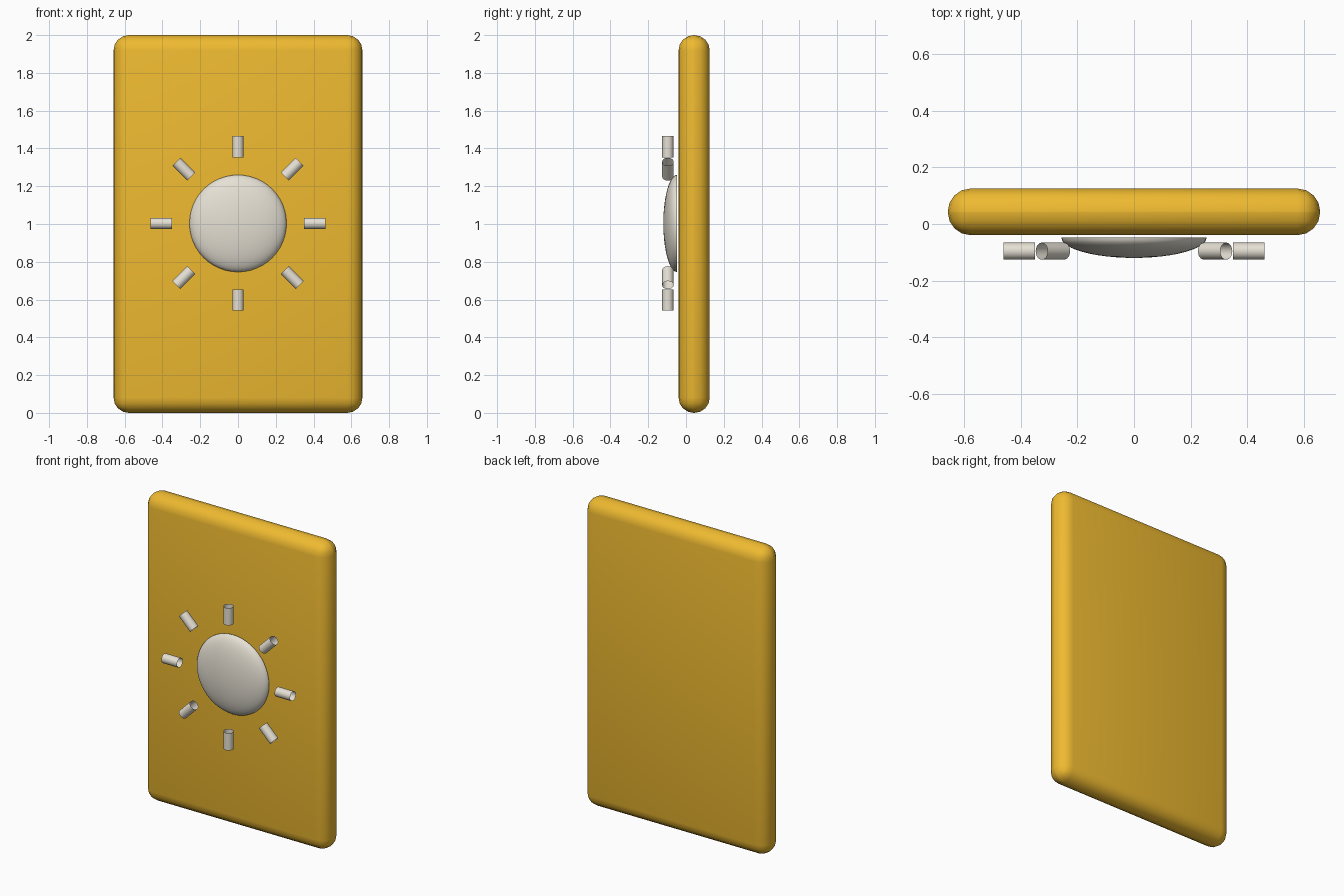
import bpy, bmesh, math
from mathutils import Matrix, Vector

if "Cube" in bpy.data.objects:
    bpy.data.objects.remove(bpy.data.objects["Cube"])


def material(name, color):
    m = bpy.data.materials.new(name)
    m.diffuse_color = (*color, 1)
    m.use_nodes = True
    m.node_tree.nodes["Principled BSDF"].inputs["Base Color"].default_value = m.diffuse_color
    return m


GOLD = material("gold", (0.86, 0.49, 0.03))
IVORY = material("ivory", (0.79, 0.75, 0.66))
CENTRE_Z = 1.003


def add_object(name, bm, mat, angle=40):
    mesh = bpy.data.meshes.new(name)
    bm.to_mesh(mesh)
    bm.free()
    mesh.materials.append(mat)
    ob = bpy.data.objects.new(name, mesh)
    bpy.context.collection.objects.link(ob)
    bpy.ops.object.select_all(action='DESELECT')
    ob.select_set(True)
    bpy.context.view_layer.objects.active = ob
    bpy.ops.object.shade_smooth_by_angle(angle=math.radians(angle))
    return ob


# Card: upright slab with fully rounded edges
bm = bmesh.new()
bmesh.ops.create_cube(bm, size=1)
bmesh.ops.scale(bm, vec=(1.318, 0.165, 2.0), verts=bm.verts)
bmesh.ops.translate(bm, vec=(0, 0.043, 1.0), verts=bm.verts)
bmesh.ops.bevel(bm, geom=bm.edges[:], offset=0.081, segments=4,
                profile=0.5, affect='EDGES')
add_object("card", bm, GOLD)

# Sun disc: flattened half sphere bulging to the front
bm = bmesh.new()
bmesh.ops.create_uvsphere(bm, u_segments=48, v_segments=24, radius=1)
bmesh.ops.delete(bm, geom=[v for v in bm.verts if v.co.z < -0.01], context='VERTS')
bmesh.ops.rotate(bm, cent=(0, 0, 0), matrix=Matrix.Rotation(math.pi / 2, 3, 'X'),
                 verts=bm.verts)
bmesh.ops.scale(bm, vec=(0.257, 0.072, 0.257), verts=bm.verts)
bmesh.ops.translate(bm, vec=(0, -0.048, CENTRE_Z), verts=bm.verts)
add_object("sun_disc", bm, IVORY)

# Rays: eight short open tubes around the disc
for i in range(8):
    bm = bmesh.new()
    bmesh.ops.create_cone(bm, cap_ends=False, segments=24, radius1=0.03,
                          radius2=0.03, depth=0.112)
    bmesh.ops.translate(bm, vec=(0, 0, 0.406), verts=bm.verts)
    turn = Matrix.Rotation(i * math.pi / 4, 4, 'Y')
    place = Matrix.Translation(Vector((0, -0.096, CENTRE_Z)))
    bmesh.ops.transform(bm, matrix=place @ turn, verts=bm.verts)
    add_object(f"sun_ray_{i + 1}", bm, IVORY)
